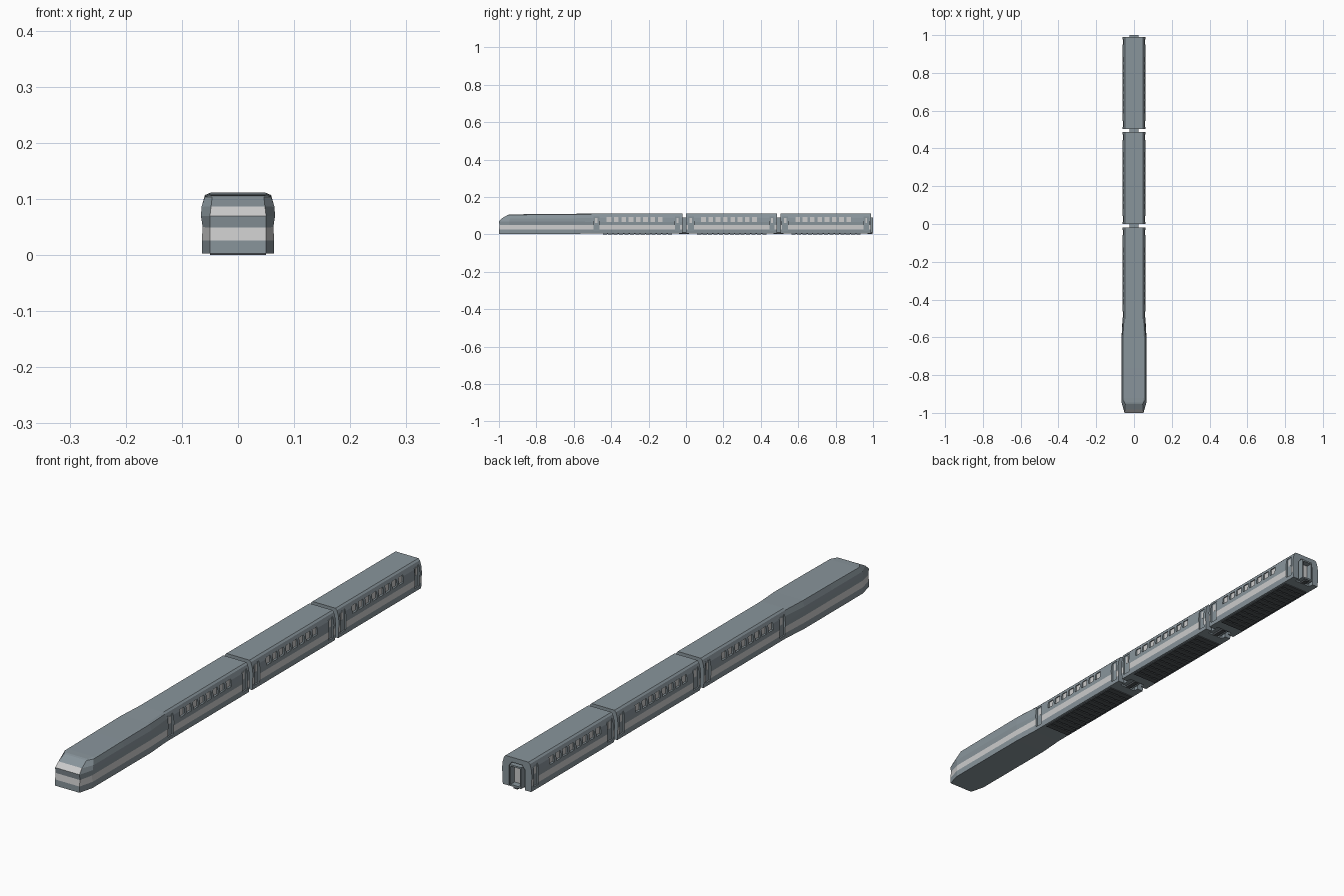
import bpy, bmesh
from mathutils import Vector

if "Cube" in bpy.data.objects:
    bpy.data.objects.remove(bpy.data.objects["Cube"])


def material(name, r, g, b):
    m = bpy.data.materials.new(name)
    m.diffuse_color = (r, g, b, 1)
    m.use_nodes = True
    m.node_tree.nodes["Principled BSDF"].inputs["Base Color"].default_value = m.diffuse_color
    return m


SLATE = material("slate", 0.25, 0.30, 0.33)
PALE = material("pale", 0.75, 0.77, 0.76)
DARK = material("dark", 0.08, 0.09, 0.10)


def add_object(name, bm, mats):
    bmesh.ops.recalc_face_normals(bm, faces=bm.faces)
    mesh = bpy.data.meshes.new(name)
    bm.to_mesh(mesh)
    bm.free()
    for m in mats:
        mesh.materials.append(m)
    ob = bpy.data.objects.new(name, mesh)
    bpy.context.collection.objects.link(ob)
    return ob


def add_box(bm, x0, x1, y0, y1, z0, z1):
    vs = bmesh.ops.create_cube(bm, size=1)["verts"]
    for v in vs:
        v.co = Vector(((x0 + x1) / 2 + v.co.x * (x1 - x0),
                       (y0 + y1) / 2 + v.co.y * (y1 - y0),
                       (z0 + z1) / 2 + v.co.z * (z1 - z0)))


def boxes(name, items, mat):
    bm = bmesh.new()
    for b in items:
        add_box(bm, *b)
    return add_object(name, bm, [mat])


def mirrored(items):
    return items + [(-b[1], -b[0]) + tuple(b[2:]) for b in items]


def loft(name, stations, pale_end_rows=()):
    """Skin mirrored half sections; row 1 is the pale stripe."""
    bm = bmesh.new()
    R = [[bm.verts.new(p) for p in s] for s in stations]
    L = [[bm.verts.new((-x, y, z)) for x, y, z in s] for s in stations]
    n = len(stations[0])
    for i in range(len(stations) - 1):
        for S in (R, L):
            for j in range(n - 1):
                f = bm.faces.new((S[i][j], S[i + 1][j], S[i + 1][j + 1], S[i][j + 1]))
                f.material_index = int(j == 1)
        for j in (0, n - 1):
            bm.faces.new((R[i][j], R[i + 1][j], L[i + 1][j], L[i][j]))
    for i in (0, len(stations) - 1):
        for j in range(n - 1):
            f = bm.faces.new((R[i][j], R[i][j + 1], L[i][j + 1], L[i][j]))
            f.material_index = int(i == 0 and j in pale_end_rows)
    return add_object(name, bm, [SLATE, PALE])


def cut(ob, cutter):
    cutter.hide_render = True
    mod = ob.modifiers.new("cut", 'BOOLEAN')
    mod.operation, mod.object, mod.solver = 'DIFFERENCE', cutter, 'EXACT'
    dg = bpy.context.evaluated_depsgraph_get()
    mesh = bpy.data.meshes.new_from_object(ob.evaluated_get(dg))
    ob.modifiers.clear()
    ob.data = mesh
    bpy.data.objects.remove(cutter)


# Cross-sections (half width, height)
CAR = [(0.058, 0.004), (0.060, 0.026), (0.0605, 0.050), (0.061, 0.066),
       (0.0585, 0.088), (0.053, 0.106), (0.047, 0.112)]
NOSE = [(0.064, 0.003), (0.0645, 0.026), (0.063, 0.050), (0.066, 0.070),
        (0.065, 0.086), (0.059, 0.104), (0.052, 0.107)]


def section(profile, y, lift=0):
    return [(x, y, z + (lift if z > 0.1 else 0)) for x, z in profile]


# Driving nose with bevelled corners and raked windscreen
front = [(0.050, -1.0, 0.003), (0.050, -1.0, 0.026), (0.050, -0.997, 0.049),
         (0.050, -1.0, 0.070), (0.048, -0.983, 0.087), (0.046, -0.953, 0.104),
         (0.045, -0.945, 0.106)]
shoulder = [(x, y, z) for (x, z), y in
            zip(NOSE, (-0.945, -0.945, -0.945, -0.945, -0.94, -0.93, -0.92))]
loft("driving_nose", [front, shoulder, section(NOSE, -0.76, 0.002),
                      section(NOSE, -0.60, 0.003), section(CAR, -0.504)],
     pale_end_rows=(1, 3))

LENGTH = 0.486
STARTS = (-0.505, 0.0, 0.504)
DOORS = ((0.010, 0.042), (0.446, 0.474))
WINDOWS = [(0.080 + 0.039 * k, 0.107 + 0.039 * k) for k in range(8)]

for n, y0 in enumerate(STARTS, 1):
    y1 = y0 + LENGTH
    body = loft(f"carriage_{n}_body", [section(CAR, y0), section(CAR, y1)])

    # Recesses for the windows, doors and end vestibules
    cuts = [(0.0535, 0.08, y0 + a, y0 + b, 0.066, 0.093) for a, b in WINDOWS]
    cuts += [(0.0525, 0.08, y0 + a, y0 + b, 0.018, 0.096) for a, b in DOORS]
    cuts = mirrored(cuts)
    cut(body, boxes("side_cutter", cuts, SLATE))
    ends = [y1] if n == 1 else [y0, y1]
    for e in ends:
        bm = bmesh.new()
        arch = [(-0.033, -0.01), (0.033, -0.01), (0.033, 0.078),
                (0.022, 0.094), (-0.022, 0.094), (-0.033, 0.078)]
        f = bm.faces.new([bm.verts.new((x, e - 0.018, z)) for x, z in arch])
        ext = bmesh.ops.extrude_face_region(bm, geom=[f])["geom"]
        bmesh.ops.translate(bm, vec=(0, 0.036, 0),
                            verts=[v for v in ext if isinstance(v, bmesh.types.BMVert)])
        cut(body, add_object("end_cutter", bm, [SLATE]))

    # Window panes
    panes = [(0.053, 0.0545, y0 + a + 0.001, y0 + b - 0.001, 0.067, 0.092)
             for a, b in WINDOWS]
    boxes(f"carriage_{n}_windows", mirrored(panes), PALE)

    # Door leaves with small door windows
    leaves = [(0.052, 0.0550, y0 + a + 0.002, y0 + b - 0.002, 0.019, 0.095)
              for a, b in DOORS]
    boxes(f"carriage_{n}_doors", mirrored(leaves), SLATE)
    lights = [(0.0545, 0.0556, y0 + a + 0.009, y0 + b - 0.009, 0.062, 0.088)
              for a, b in DOORS]
    boxes(f"carriage_{n}_door_windows", mirrored(lights), PALE)

    # Underfloor equipment: cross ribs tied by lengthwise rails
    ribs = [(-0.050, 0.050, y0 + 0.06 + 0.029 * k, y0 + 0.082 + 0.029 * k, 0.0, 0.006)
            for k in range(13)]
    rails = [(x - 0.003, x + 0.003, y0 + 0.06, y0 + 0.43, 0.001, 0.006)
             for x in (-0.045, -0.016, 0.016, 0.045)]
    boxes(f"carriage_{n}_underfloor", ribs + rails, DARK)

    # Gangway: floor, two walls and a roof, with a closed inner door
    g0 = y1 - 0.019
    g1 = 1.0 if n == 3 else STARTS[n] + 0.019
    gangway = [(-0.024, 0.024, g0, g1, 0.010, 0.016),
               (-0.024, 0.024, g0, g1, 0.083, 0.089),
               (-0.024, -0.019, g0, g1, 0.010, 0.089),
               (0.019, 0.024, g0, g1, 0.010, 0.089)]
    boxes(f"gangway_{n}", gangway, SLATE)
    boxes(f"gangway_{n}_door", [(-0.019, 0.019, g0, g0 + 0.006, 0.016, 0.083)], PALE)
    boxes(f"coupling_{n}", [(-0.008, 0.008, g0, g1 - 0.002, 0.003, 0.010)], DARK)
